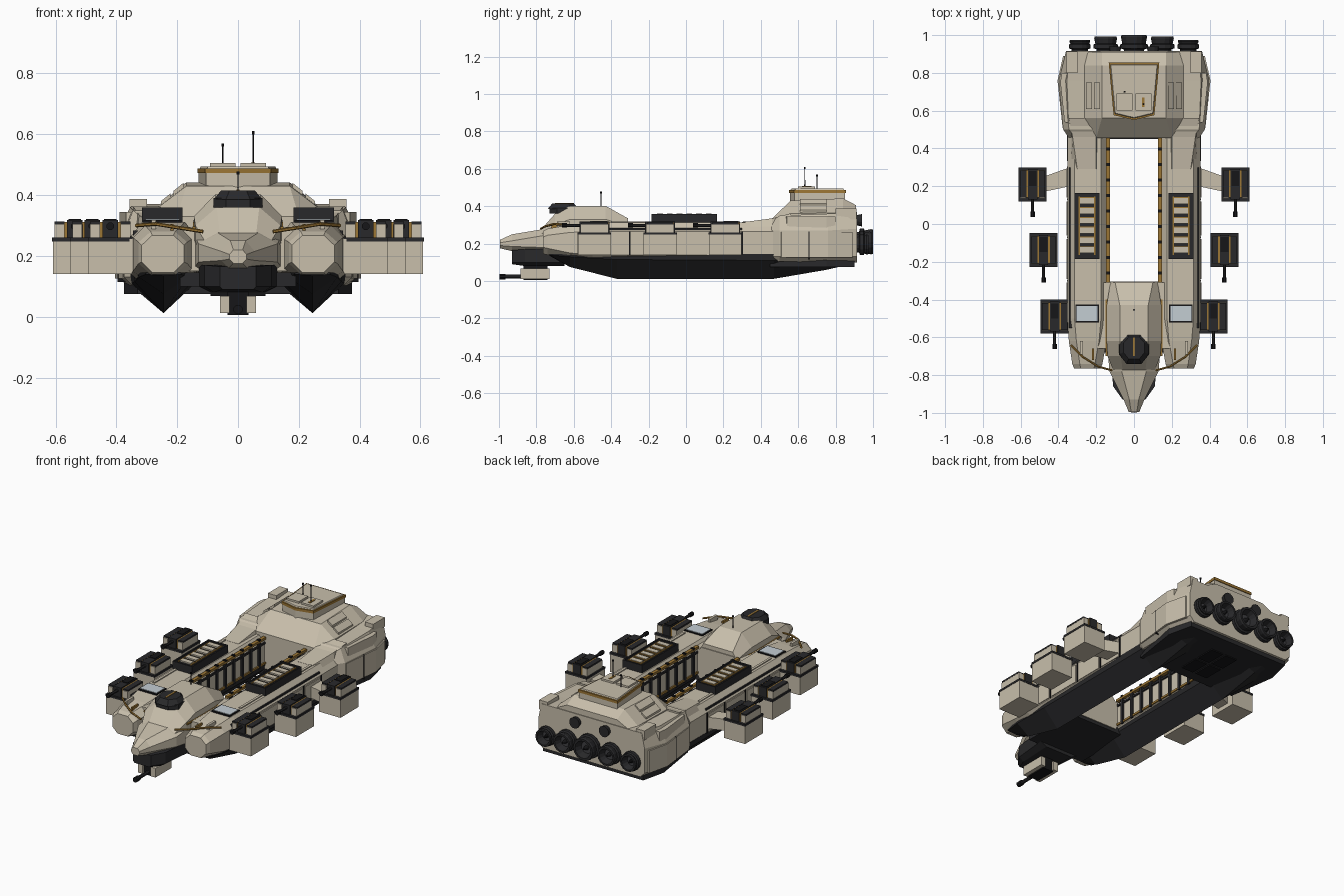
import bpy, bmesh, math
from mathutils import Vector, Matrix

def material(name, r, g, b):
    m = bpy.data.materials.new(name)
    m.diffuse_color = (r, g, b, 1)
    return m

HULL = material("sand hull", .58, .52, .41)
DARK = material("charcoal", .022, .022, .024)
BLACK = material("black", .008, .008, .009)
GOLD = material("ochre trim", .33, .18, .035)
GLASS = material("pale glass", .55, .61, .65)
GREY = material("engine grey", .05, .05, .055)

def finish(name, bm, mat):
    bmesh.ops.remove_doubles(bm, verts=bm.verts, dist=1e-5)
    bmesh.ops.recalc_face_normals(bm, faces=bm.faces)
    me = bpy.data.meshes.new(name)
    bm.to_mesh(me)
    bm.free()
    me.materials.append(mat)
    ob = bpy.data.objects.new(name, me)
    bpy.context.collection.objects.link(ob)
    return ob

def loft(name, rings, mat):
    bm = bmesh.new()
    rs = [[bm.verts.new(p) for p in r] for r in rings]
    n = len(rs[0])
    for a, b in zip(rs, rs[1:]):
        for i in range(n):
            j = (i + 1) % n
            bm.faces.new((a[i], a[j], b[j], b[i]))
    bm.faces.new(rs[0])
    bm.faces.new(rs[-1][::-1])
    return finish(name, bm, mat)

def box(name, x0, x1, y0, y1, z0, z1, mat):
    return loft(name, [[(x0, y, z0), (x1, y, z0), (x1, y, z1), (x0, y, z1)] for y in (y0, y1)], mat)

def prism(name, outline, z0, z1, mat, top=1.0, cy=0):
    """Vertical extrusion of an xy outline, optionally tapering towards (0, cy)."""
    return loft(name, [[(x, y, z0) for x, y in outline],
                       [(x * top, cy + (y - cy) * top, z1) for x, y in outline]], mat)

def rod(name, a, b, r0, r1, mat, n=8):
    a, b = Vector(a), Vector(b)
    q = (b - a).to_track_quat('Z', 'Y')
    ring = lambda c, r: [c + q @ Vector((r * math.cos(t), r * math.sin(t), 0))
                         for t in [(i + .5) * math.tau / n for i in range(n)]]
    return loft(name, [ring(a, r0), ring(b, r1)], mat)

def sec(y, hw, tw, bw, zb, zlo, zhi, zt, cx=0):
    """Eight-sided cross-section: half widths at middle, top and bottom."""
    return [(cx + x, y, z) for x, z in ((-bw, zb), (bw, zb), (hw, zlo), (hw, zhi),
                                        (tw, zt), (-tw, zt), (-hw, zhi), (-hw, zlo))]

# --- central bow: nose, dome, chin ---
loft("bow_nose", [sec(-.995, .028, .015, .015, .175, .19, .205, .22),
                  sec(-.93, .055, .025, .03, .16, .185, .215, .25),
                  sec(-.78, .13, .065, .07, .14, .18, .24, .275),
                  sec(-.6, .145, .1, .1, .13, .16, .27, .31),
                  sec(-.305, .135, .11, .12, .12, .14, .28, .31)], HULL)
loft("bow_dome", [sec(-.775, .11, .06, .1, .2, .23, .25, .275),
                  sec(-.70, .14, .07, .13, .2, .25, .30, .36),
                  sec(-.62, .145, .075, .13, .2, .25, .33, .402),
                  sec(-.43, .145, .075, .13, .2, .25, .33, .402),
                  sec(-.31, .125, .1, .12, .2, .25, .29, .335)], HULL)
prism("bow_turret_base", [(.08 * sx, y) for sx, y in ((-.5, -.73), (.5, -.73), (1, -.69), (1, -.62),
      (.5, -.575), (-.5, -.575), (-1, -.62), (-1, -.69))], .36, .39, DARK)
prism("bow_turret_cap", [(.08 * sx, y) for sx, y in ((-.5, -.74), (.5, -.74), (1, -.69), (1, -.62),
      (.5, -.575), (-.5, -.575), (-1, -.62), (-1, -.69))], .385, .415, DARK, .7, -.655)
box("bow_turret_stripe", -.005, .005, -.70, -.60, .41, .418, GOLD)
loft("chin_block", [sec(-.93, .06, .06, .05, .09, .1, .14, .165),
                    sec(-.86, .11, .11, .08, .08, .1, .14, .17),
                    sec(-.65, .13, .13, .09, .08, .1, .14, .17)], DARK)
box("bow_belly", -.19, .19, -.68, -.31, .10, .145, DARK)
# chin gun
box("chin_gun_mount", -.035, .035, -.87, -.74, .005, .085, BLACK)
for s in (-1, 1):
    box("chin_gun_cheek", s * .028, s * .06, -.885, -.73, .012, .068, HULL)
rod("chin_gun_barrel", (0, -.86, .024), (0, -.99, .024), .011, .011, DARK)
rod("chin_gun_muzzle", (0, -.965, .024), (0, -.998, .024), .016, .016, BLACK)

# --- stern block ---
loft("stern_body", [sec(.455, .345, .31, .33, .11, .13, .27, .32),
                    sec(.50, .375, .345, .35, .105, .13, .27, .35),
                    sec(.76, .398, .355, .36, .10, .13, .27, .36),
                    sec(.915, .36, .34, .33, .10, .13, .28, .37)], HULL)
loft("stern_dome", [sec(.455, .26, .2, .24, .2, .22, .29, .33),
                    sec(.56, .262, .17, .24, .2, .22, .36, .43),
                    sec(.84, .262, .17, .24, .2, .22, .365, .442),
                    sec(.91, .25, .17, .24, .2, .22, .365, .405)], HULL)
prism("stern_belly", [(-.33, .45), (.33, .45), (.375, .75), (.34, .9), (-.34, .9), (-.375, .75)], .075, .115, DARK)
for x in (-.09, .01):
    for y in (.52, .66):
        box("stern_belly_panel", x, x + .08, y, y + .12, .068, .08, BLACK)
# bridge
deck = [(-.105, .58), (0, .555), (.105, .58), (.13, .85), (-.13, .85)]
prism("bridge", deck, .42, .48, HULL)
prism("bridge_trim", [(x * 1.03, .7 + (y - .7) * 1.03) for x, y in deck], .472, .488, GOLD)
prism("bridge_roof", deck, .48, .494, HULL, .94, .7)
for s in (-1, 1):
    box("roof_hatch", s * .008, s * .092, .60, .69, .49, .505, HULL)
box("roof_marker", .042, .056, .62, .67, .504, .508, GOLD)
for x, y, z0, z1 in ((-.05, .70, .49, .57), (.05, .635, .49, .61), (0, -.455, .40, .478)):
    rod("antenna", (x, y, z0), (x, y, z1), .003, .002, BLACK, 6)
    rod("antenna_tip", (x, y, z1 - .01), (x, y, z1), .005, .005, BLACK, 6)
# engines: flared shell with a dark recessed throat
def engine(x, z, r, y1):
    prof = [(.89, .7), (.925, .75), (.93, 1), (.95, 1), (.955, .85), (y1 - .01, .95), (y1, .9), (y1, .72), (y1 - .04, .5)]
    rings = [[(x + r * k * math.cos(i * math.tau / 14), y, z + r * k * math.sin(i * math.tau / 14))
              for i in range(14)] for y, k in prof]
    loft("engine", rings, DARK)
    rod("engine_throat", (x, y1 - .05, z), (x, y1 - .037, z), r * .48, r * .48, GREY, 14)
    rod("engine_cone", (x, y1 - .037, z), (x, y1 - .01, z), r * .2, r * .08, BLACK, 10)
engine(0, .21, .073, 1.0)
for s in (-1, 1):
    engine(s * .15, .205, .064, .992)
    engine(s * .287, .195, .058, .975)
    rod("small_thruster", (s * .1, .9, .325), (s * .1, .94, .325), .026, .034, DARK, 12)

# --- mirrored parts ---
for s in (-1, 1):
    def b(name, x0, x1, *rest):
        return box(name, s * x0, s * x1, *rest)
    # side hulls with eight-sided bow ends
    cx = s * .245
    loft("side_hull", [sec(-.765, .07, .035, .035, .145, .18, .235, .268, s * .247),
                       sec(-.74, .08, .04, .04, .14, .175, .245, .28, s * .247),
                       sec(-.62, .1, .06, .07, .13, .15, .26, .30, cx),
                       sec(-.5, .107, .07, .09, .125, .14, .265, .312, cx),
                       sec(.47, .107, .07, .09, .125, .14, .265, .312, cx)], HULL)
    # V-shaped keel
    loft("keel", [[(cx - w, y, .145), (cx + w, y, .145), (cx + w * .95, y, zm), (cx, y, zb), (cx - w * .95, y, zm)]
                  for y, w, zm, zb in ((-.73, .06, .14, .135), (-.62, .085, .13, .075), (-.37, .1, .115, .012),
                                       (.47, .11, .11, .012), (.75, .11, .10, .06), (.88, .1, .10, .09))], DARK)
    # stern shoulder ramp, corner fin and side armour
    loft("stern_ramp", [[(s * .19, y, .29), (s * .335, y, .27), (s * xo, y, z), (s * .2, y, z)]
                        for y, xo, z in ((.29, .30, .313), (.46, .325, .335), (.56, .345, .362))], HULL)
    b("stern_corner_fin", .30, .357, .80, .912, .33, .387, HULL)
    prism("stern_side_armour", [(s * x, y) for x, y in ((.35, .49), (.378, .51), (.405, .76), (.375, .89), (.34, .89))], .125, .262, HULL)
    prism("stern_upper_armour", [(s * x, y) for x, y in ((.33, .53), (.368, .54), (.39, .75), (.382, .80), (.34, .80))], .27, .345, HULL)
    b("stern_seam", .36, .3955, .655, .66, .115, .265, BLACK)
    # slanted hatches on the stern dome
    for x0, x1 in ((.18, .212), (.222, .254)):
        zz = lambda x: .442 - (x - .17) / .092 * .075
        loft("dome_hatch", [[(s * x0, y, zz(x0) - .02), (s * x1, y, zz(x1) - .02), (s * x1, y, zz(x1) + .006),
                             (s * x0, y, zz(x0) + .006)] for y in (.61, .75)], HULL)
    # outer hull armour panels and seams
    for y0, y1 in ((-.58, -.31), (-.29, -.08), (-.06, .12), (.14, .29)):
        b("hull_armour", .34, .357, y0, y1, .145, .255, HULL)
    for y in (-.30, -.07, .13, .30):
        b("hull_seam", .335, .356, y - .004, y + .004, .14, .265, BLACK)
    b("outer_conduit", .325, .345, -.55, .30, .268, .284, DARK)
    b("deck_spine", .285, .30, -.4, .29, .308, .318, HULL)
    # inner bay wall: rails, ribs and pegs
    b("bay_rail_top", .128, .148, -.31, .455, .297, .312, GOLD)
    b("bay_rail_low", .130, .14, -.31, .455, .145, .157, GOLD)
    b("bay_pipe", .131, .14, -.31, .455, .268, .28, DARK)
    for i in range(9):
        y = -.26 + i * .082
        b("bay_rib", .129, .142, y - .009, y + .009, .14, .3, DARK)
        b("bay_peg", .126, .146, y - .008, y + .008, .308, .318, BLACK)
    # missile rack
    b("rack_body", .182, .315, -.185, .165, .29, .352, DARK)
    for x0, x1, y0, y1 in ((.182, .190, -.185, .165), (.307, .315, -.185, .165),
                           (.190, .307, -.185, -.176), (.190, .307, .156, .165)):
        b("rack_rim", x0, x1, y0, y1, .35, .359, DARK)
    for x in (.203, .287):
        b("rack_rail", x, x + .008, -.165, .145, .35, .357, GOLD)
    for i in range(6):
        y = -.137 + i * .052
        b("rack_slat", .213, .285, y - .017, y + .014, .345, .36, HULL)
        b("rack_slat_edge", .213, .285, y + .014, y + .019, .345, .358, GOLD)
    # deck window
    b("window_frame", .186, .311, -.522, -.425, .30, .318, BLACK)
    b("window_pane", .193, .304, -.514, -.433, .316, .321, GLASS)
    # bow handrail and fittings
    path = [(.115, -.775, .28), (.19, -.755, .292), (.27, -.705, .305), (.335, -.64, .30)]
    for p, q in zip(path, path[1:]):
        rod("bow_rail", (s * p[0], *p[1:]), (s * q[0], *q[1:]), .006, .006, GOLD, 6)
    b("bow_fitting", .27, .285, -.69, -.62, .28, .318, HULL)
    b("bow_fitting_gold", .212, .222, -.72, -.66, .27, .305, GOLD)
    b("bow_gold_strip", .14, .15, -.70, -.40, .286, .296, GOLD)
    b("bow_bridge_block", .12, .19, -.66, -.31, .15, .295, HULL)
    # arm to the rear gun pod
    loft("pod_arm", [[(s * x, y0, .165), (s * x, y1, .165), (s * x, y1, .235), (s * x, y0, .235)]
                     for x, y0, y1 in ((.34, .20, .30), (.48, .17, .25))], HULL)
    # gun pods
    for px, py in ((.537, .21), (.479, -.138), (.42, -.49)):
        b("pod_body", px - .072, px + .072, py - .088, py + .088, .14, .25, HULL)
        b("pod_plate", px - .074, px + .074, py - .09, py + .09, .248, .260, DARK)
        for d in (-1, 1):
            e = px + d * .05
            b("gun_cheek", e - .016, e + .016, py - .075, py + .075, .258, .305, HULL)
            b("gun_cheek_cap", e - .017, e + .017, py - .07, py + .072, .303, .313, DARK)
            b("gun_gold_strip", px + d * .029 - .004, px + d * .029 + .004, py - .07, py + .075, .258, .312, GOLD)
        b("gun_core", px - .025, px + .025, py - .08, py + .08, .258, .318, DARK)
        b("gun_breech", px - .02, px + .02, py - .01, py + .07, .315, .322, BLACK)
        rod("gun_barrel", (s * px, py - .07, .298), (s * px, py - .165, .298), .009, .009, DARK)
        rod("gun_muzzle", (s * px, py - .145, .298), (s * px, py - .172, .298), .013, .013, BLACK)
